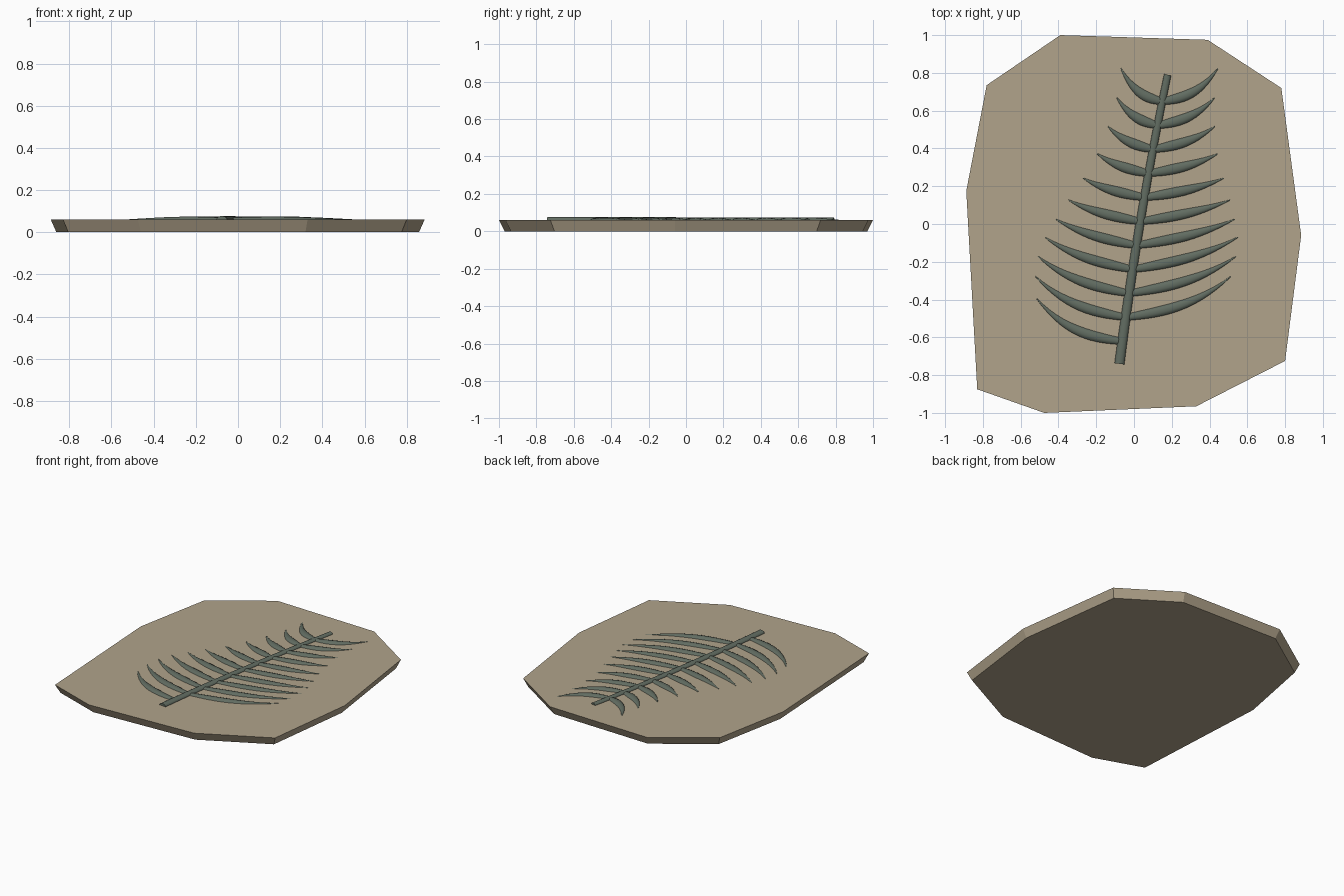
import bpy, bmesh, math
from mathutils import Vector

if "Cube" in bpy.data.objects:
    bpy.data.objects.remove(bpy.data.objects["Cube"])

TOP = 0.06          # upper face of the slab


def material(name, rgb):
    m = bpy.data.materials.new(name)
    m.diffuse_color = (*rgb, 1)
    m.use_nodes = True
    m.node_tree.nodes["Principled BSDF"].inputs["Base Color"].default_value = m.diffuse_color
    return m


STONE = material("stone", (0.44, 0.37, 0.26))
BONE = material("bone", (0.12, 0.15, 0.12))


def finish(bm, name, mat, smooth):
    bmesh.ops.recalc_face_normals(bm, faces=bm.faces)
    me = bpy.data.meshes.new(name)
    bm.to_mesh(me)
    bm.free()
    me.materials.append(mat)
    ob = bpy.data.objects.new(name, me)
    bpy.context.collection.objects.link(ob)
    if smooth:
        bpy.ops.object.select_all(action='DESELECT')
        ob.select_set(True)
        bpy.context.view_layer.objects.active = ob
        bpy.ops.object.shade_smooth_by_angle(angle=math.radians(50))
    return ob


def sweep(name, path, widths, flat, sides=10):
    """Flattened tube lying on the slab along a list of (x, y) points."""
    bm = bmesh.new()
    rings = []
    for i, p in enumerate(path):
        a, b = path[max(i - 1, 0)], path[min(i + 1, len(path) - 1)]
        d = (Vector(b) - Vector(a)).normalized()
        ring = []
        for k in range(sides):
            t = math.tau * k / sides
            s = widths[i] * math.cos(t)
            ring.append(bm.verts.new((p[0] - d.y * s, p[1] + d.x * s,
                                      TOP + widths[i] * flat * math.sin(t))))
        rings.append(ring)
    for r0, r1 in zip(rings, rings[1:]):
        for k in range(sides):
            n = (k + 1) % sides
            bm.faces.new((r0[k], r0[n], r1[n], r1[k]))
    bm.faces.new(rings[0])
    bm.faces.new(rings[-1])
    return finish(bm, name, BONE, True)


# Stone slab: irregular ten-sided outline, undercut towards the bottom
outline = [(-0.39, 1.0), (0.39, 0.975), (0.78, 0.72), (0.885, -0.06), (0.80, -0.725),
           (0.33, -0.965), (-0.475, -1.0), (-0.83, -0.875), (-0.888, 0.175), (-0.78, 0.735)]
bm = bmesh.new()
upper = [bm.verts.new((x, y, TOP)) for x, y in outline]
lower = [bm.verts.new((x * 0.97, y * 0.97, 0)) for x, y in outline]
bm.faces.new(upper)
bm.faces.new(lower)
for k in range(len(outline)):
    n = (k + 1) % len(outline)
    bm.faces.new((upper[k], upper[n], lower[n], lower[k]))
finish(bm, "stone_slab", STONE, False)


# Spine: gently bowed and tapering
def spine_x(y):
    t = (y + 0.74) / 1.53
    return -0.077 + 0.255 * t - 0.06 * t * (1 - t)


ys = [-0.74 + 1.53 * i / 16 for i in range(17)]
sweep("spine", [(spine_x(y), y) for y in ys],
      [0.026 - 0.007 * i / 16 for i in range(17)], 0.66, 12)

# Ribs: tips from head to tail, the last right rib is missing
left_tips = [(-0.07, 0.825), (-0.092, 0.67), (-0.138, 0.517), (-0.196, 0.373),
             (-0.27, 0.243), (-0.347, 0.127), (-0.415, 0.026), (-0.472, -0.07),
             (-0.51, -0.17), (-0.522, -0.277), (-0.515, -0.395)]
right_tips = [(0.445, 0.825), (0.428, 0.67), (0.428, 0.517), (0.445, 0.373),
              (0.476, 0.243), (0.508, 0.127), (0.534, 0.026), (0.55, -0.07),
              (0.542, -0.17), (0.513, -0.277)]
STEPS = 14
for side, tips in (("left", left_tips), ("right", right_tips)):
    for i, (tx, ty) in enumerate(tips):
        ry = 0.648 - 0.127 * i
        rx = spine_x(ry)
        lin = 0.3 + 0.33 * math.sin(math.pi * i / 10)
        path, widths = [], []
        for k in range(STEPS + 1):
            t = k / STEPS
            rise = lin * t + (1 - lin) * t ** 3
            path.append((rx + (tx - rx) * t, ry + (ty - ry) * rise))
            bulge = 0.015 + 0.014 * math.sin(math.pi * t * 0.9)
            widths.append(bulge * (1 - t ** 2.2) ** 0.9 + 0.002)
        sweep(f"rib_{side}_{i + 1}", path, widths, 0.55)
